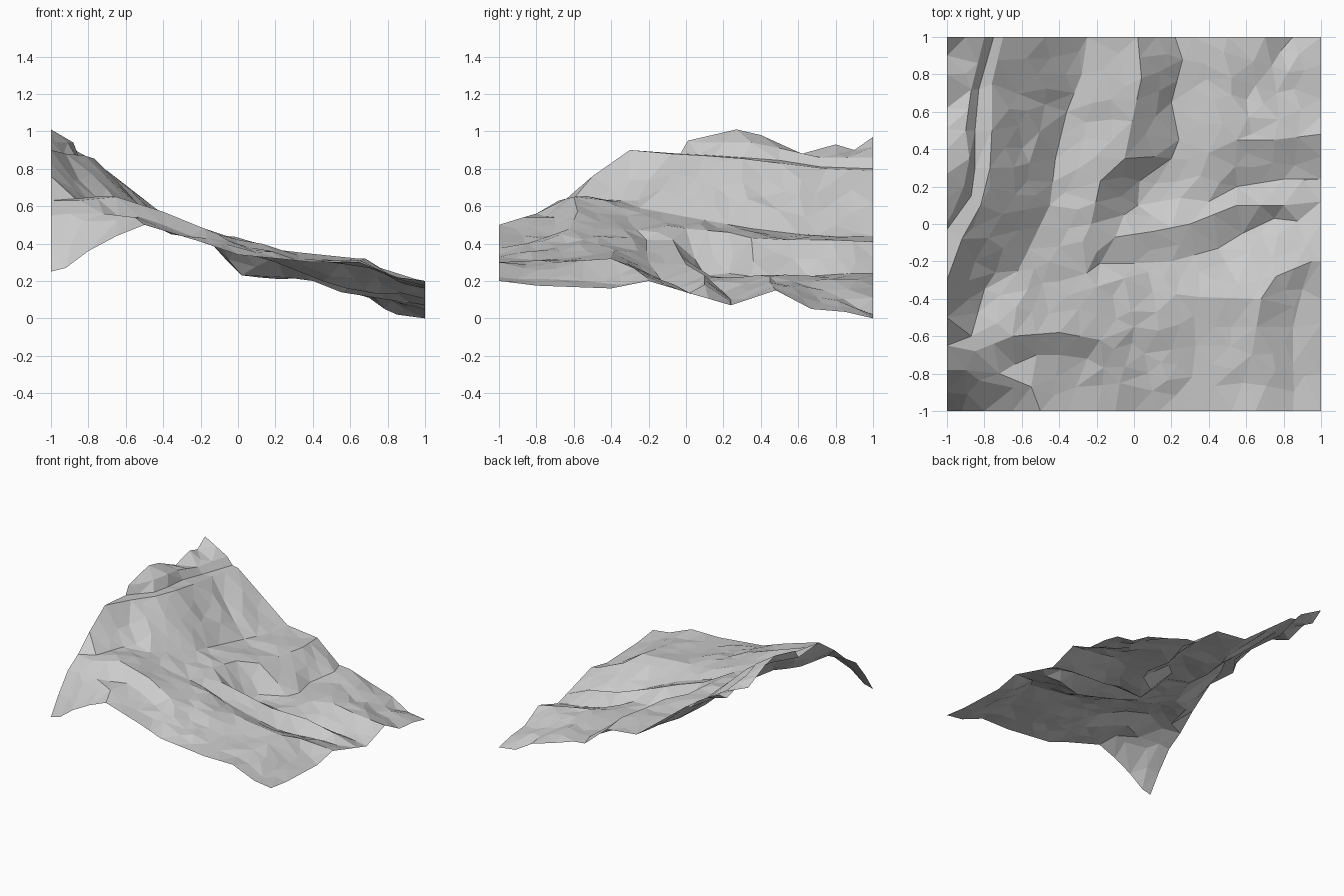
import bpy, random
from mathutils import Vector
from mathutils.geometry import delaunay_2d_cdt
from mathutils.bvhtree import BVHTree

random.seed(4)
STEP = 0.14
points, creases = [], []


def line(*pts):
    """Add a ridge, edge or valley line, resampled to short steps."""
    pts = [Vector(p) for p in pts]
    points.append(pts[0])
    for a, b in zip(pts, pts[1:]):
        n = max(1, round((b - a).length / STEP))
        for i in range(1, n + 1):
            points.append(a.lerp(b, i / n))
            creases.append((len(points) - 2, len(points) - 1))


def triangulate(pts):
    """Flat triangulation along the creases, with the heights put back."""
    co, _, faces, origin, _, _ = delaunay_2d_cdt(
        [p.xy for p in pts], creases, [], 0, 1e-4)
    verts = [Vector((c.x, c.y, pts[o[0]].z)) for c, o in zip(co, origin)]
    return verts, faces


# outer borders
line((-1, -1, .25), (-1, -.9, .4), (-1, -.78, .55), (-1, -.65, .63), (-1, -.5, .76), (-1, -.3, .9),
     (-1, -.03, .88), (-1, .01, .95), (-1, .27, 1.01), (-1, .4, .98), (-1, .62, .88),
     (-1, .8, .93), (-1, .9, .9), (-1, 1, .97))
line((-1, -1, .25), (-.92, -1, .27), (-.8, -1, .36), (-.65, -1, .44), (-.5, -1, .5),
     (-.2, -1, .41), (0, -1, .34), (.4, -1, .3), (.65, -1, .3), (.85, -1, .22), (1, -1, .2))
line((1, -1, .2), (1, -.8, .175), (1, -.4, .16), (1, -.2, .2), (1, 0, .14),
     (1, .24, .07), (1, .48, .15), (1, .67, .05), (1, .85, .035), (1, 1, 0))
line((-1, 1, .97), (-.8, 1, .86), (-.75, 1, .8), (-.7, 1, .79), (-.25, 1, .44),
     (.02, 1, .41), (.22, 1, .24), (.32, 1, .23), (.5, 1, .17), (.7, 1, .11),
     (.85, 1, .02), (1, 1, 0))

# upper summit rim and the ledge below it
line((-.8, 1, .86), (-.87, .72, .86), (-.9, .5, .91), (-.88, .35, .94), (-.91, .2, .94),
     (-.97, .06, .94))
line((-.75, 1, .8), (-.83, .72, .81), (-.85, .5, .845), (-.85, .3, .86),
     (-.87, .15, .87), (-1, -.03, .88))
line((-.7, 1, .79), (-.76, .75, .8), (-.76, .5, .83), (-.77, .3, .855),
     (-.82, .1, .87), (-.92, -.08, .88), (-1, -.3, .9))

# buttress and gully on the main cliff
line((-.86, -.02, .85), (-.7, -.13, .69))
line((-.85, -.2, .74), (-.74, -.26, .63))

# foot of the main cliff
line((-.25, 1, .44), (-.28, .8, .44), (-.36, .6, .45), (-.42, .35, .48),
     (-.45, .1, .525), (-.62, -.25, .59), (-.8, -.35, .63), (-.87, -.6, .64))

# western front ridge, its south foot and its shoulder
line((-1, -.65, .63), (-.85, -.68, .63), (-.65, -.6, .65), (-.4, -.58, .57),
     (-.18, -.62, .48), (0, -.55, .42))
line((-.52, -.7, .54), (-.4, -.7, .5), (-.25, -.72, .44))
line((-.9, -.78, .56), (-.72, -.8, .56), (-.55, -.87, .54), (-.42, -.82, .49))

# middle bench edge, step foot and valley floor
line((.02, 1, .41), (.04, .78, .42), (-.01, .55, .42), (-.05, .35, .43), (-.18, .23, .46),
     (-.23, 0, .48), (-.2, -.15, .46))
line((.26, .88, .24), (.2, .65, .225), (.24, .45, .225), (.2, .35, .225), (.03, .23, .24),
     (.02, .1, .23), (.25, .14, .22), (.4, .12, .2), (.55, .2, .14), (.8, .24, .1),
     (1, .24, .07))
line((.4, .38, .23), (.55, .45, .225), (.75, .45, .19), (1, .48, .15))
line((.48, .92, .21), (.52, .78, .21), (.65, .74, .15))

# southern spur: crest, and the gully along its south foot
line((-.1, -.07, .42), (.1, -.04, .36), (.3, 0, .29), (.55, .1, .23), (.8, .1, .18))
line((-.18, -.21, .42), (0, -.21, .36), (.2, -.2, .3), (.45, -.13, .2),
     (.58, -.05, .16), (.75, .03, .13), (1, 0, .14))

# south-east shoulder: rim and foot, with a small gully behind
line((.63, -.7, .3), (.68, -.4, .32), (.76, -.28, .27), (.95, -.2, .21))
line((.85, -.75, .21), (.85, -.55, .2), (.9, -.35, .18))
line((-.35, -.38, .52), (-.05, -.29, .43), (.1, -.36, .38), (.35, -.39, .35), (.64, -.4, .32))

# fill the gaps with rough ground
base = BVHTree.FromPolygons(*triangulate(points))
for _ in range(2500):
    p = Vector((random.uniform(-.93, .93), random.uniform(-.93, .93), 0))
    if min((p.xy - q.xy).length for q in points) < .085:
        continue
    hit = base.ray_cast(Vector((p.x, p.y, 3)), Vector((0, 0, -1)))[0]
    if hit:
        points.append(hit + Vector((0, 0, random.uniform(-.013, .013))))

verts, faces = triangulate(points)
mesh = bpy.data.meshes.new("mountain_terrain")
mesh.from_pydata(verts, [], faces)
mesh.update()
terrain = bpy.data.objects.new("mountain_terrain", mesh)
bpy.context.collection.objects.link(terrain)
